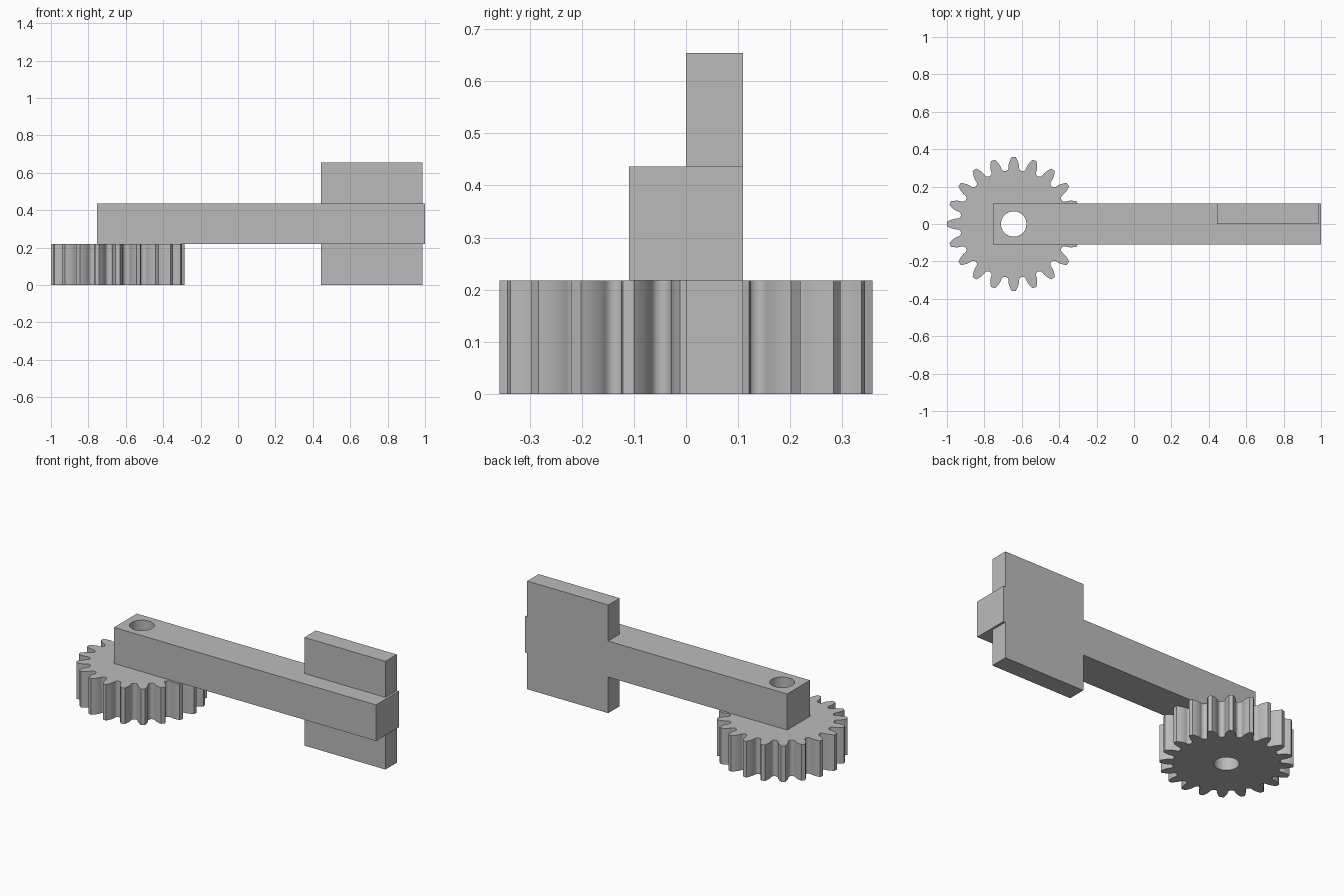
import bpy, bmesh
from math import sin, cos, tan, acos, pi, radians
from mathutils import Vector

cube = bpy.data.objects.get("Cube")
if cube:
    bpy.data.objects.remove(cube, do_unlink=True)

grey = bpy.data.materials.new("plain grey")
grey.use_nodes = True
colour = (0.5, 0.5, 0.5, 1)
grey.diffuse_color = colour
grey.node_tree.nodes["Principled BSDF"].inputs["Base Color"].default_value = colour

AXLE_X, LAYER = -0.643, 0.218


def extrude(name, outline, z0, z1):
    """Solid with the given xy outline between two heights."""
    bm = bmesh.new()
    face = bm.faces.new([bm.verts.new((x, y, z0)) for x, y in outline])
    top = bmesh.ops.extrude_face_region(bm, geom=[face])["geom"]
    verts = [v for v in top if isinstance(v, bmesh.types.BMVert)]
    bmesh.ops.translate(bm, vec=(0, 0, z1 - z0), verts=verts)
    bmesh.ops.recalc_face_normals(bm, faces=bm.faces)
    mesh = bpy.data.meshes.new(name)
    bm.to_mesh(mesh)
    bm.free()
    mesh.materials.append(grey)
    obj = bpy.data.objects.new(name, mesh)
    bpy.context.collection.objects.link(obj)
    return obj


def box(name, x0, x1, y0, y1, z0, z1):
    return extrude(name, [(x0, y0), (x1, y0), (x1, y1), (x0, y1)], z0, z1)


def boolean(obj, tool, operation):
    mod = obj.modifiers.new(operation.lower(), "BOOLEAN")
    mod.operation, mod.object, mod.solver = operation, tool, "EXACT"
    bpy.context.view_layer.objects.active = obj
    bpy.ops.object.modifier_apply(modifier=mod.name)


def polar(r, a):
    return Vector((r * cos(a), r * sin(a)))


def gear_outline(teeth, tip, pressure=radians(20), steps=6):
    """Involute teeth joined by round gullets."""
    pitch = tip * teeth / (teeth + 2)
    base = pitch * cos(pressure)
    step = 2 * pi / teeth
    base_half = step / 4 + tan(pressure) - pressure
    flank = []
    for i in range(steps + 1):
        r = base + (tip - base) * i / steps
        a = acos(min(1, base / r))
        flank.append((r, base_half - tan(a) + a))
    gullet_half = step / 2 - base_half
    centre_r, radius = base * cos(gullet_half), base * sin(gullet_half)
    points = []
    for t in range(teeth):
        mid = t * step
        points += [polar(r, mid - a) for r, a in flank]
        points += [polar(r, mid + a) for r, a in reversed(flank)]
        valley = mid + step / 2
        for i in range(1, 8):
            points.append(polar(centre_r, valley)
                          + polar(radius, valley - pi / 2 - pi * i / 8))
    return [(p.x + AXLE_X, p.y) for p in points]


# Gear and arm with its upright end plate
gear = extrude("gear", gear_outline(20, 0.358), 0, LAYER)
arm = box("arm", -0.753, 1.0, -0.109, 0.109, LAYER, 2 * LAYER)
plate = box("end_plate", 0.444, 0.986, 0, 0.109, 0, 3 * LAYER)
boolean(arm, plate, "UNION")
bpy.data.objects.remove(plate, do_unlink=True)

# Axle hole through gear and arm
circle = [polar(0.068, 2 * pi * i / 48) + Vector((AXLE_X, 0)) for i in range(48)]
drill = extrude("axle_drill", circle, -0.1, 0.6)
for part in (gear, arm):
    boolean(part, drill, "DIFFERENCE")
bpy.data.objects.remove(drill, do_unlink=True)

# Smooth the curved walls, keep the edges crisp
bpy.ops.object.select_all(action="DESELECT")
for part in (gear, arm):
    part.select_set(True)
bpy.ops.object.shade_smooth_by_angle(angle=radians(30))
